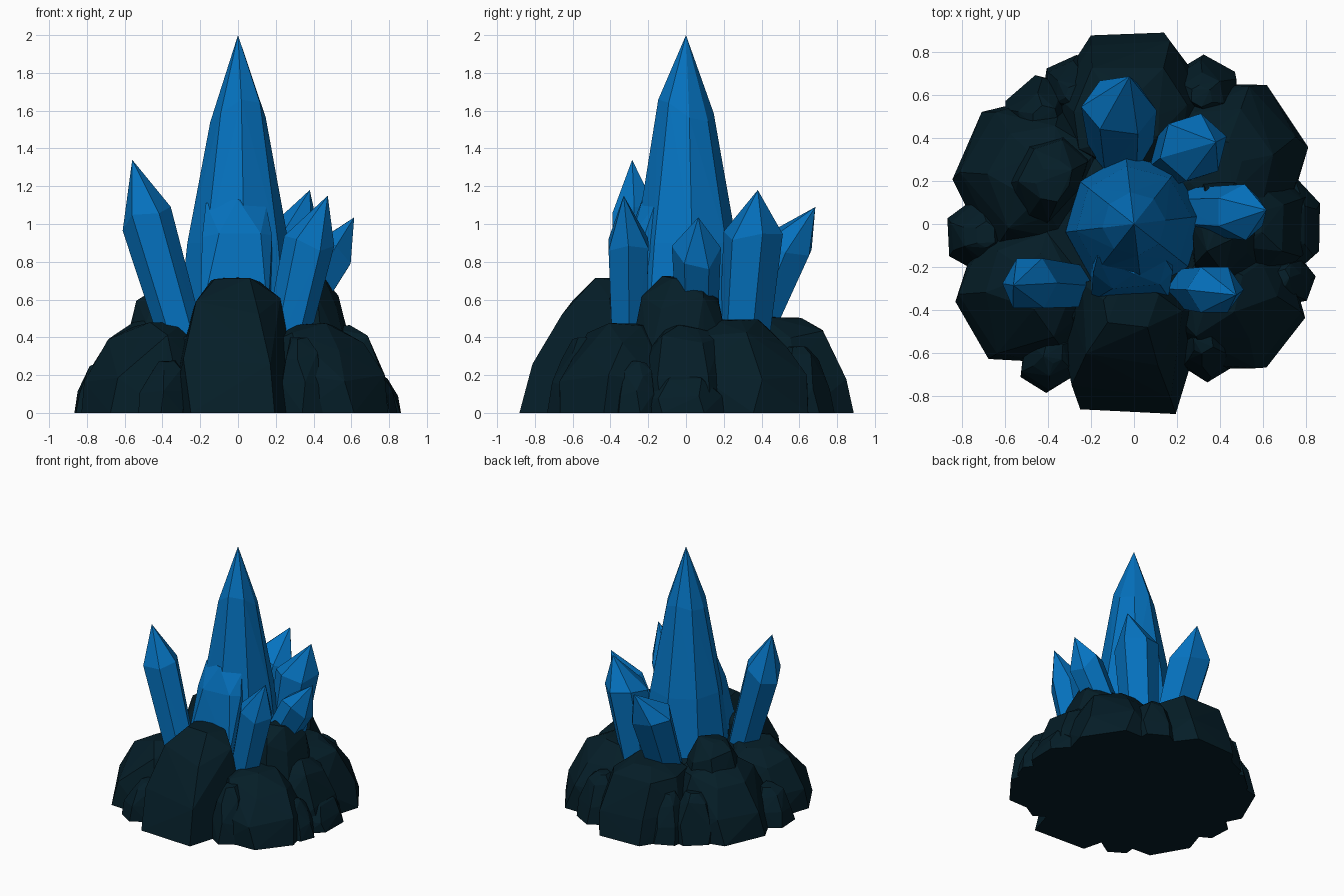
import bpy, bmesh, math, random
from mathutils import Vector

if "Cube" in bpy.data.objects:
    bpy.data.objects.remove(bpy.data.objects["Cube"])


def material(name, rgb):
    m = bpy.data.materials.new(name)
    m.diffuse_color = (*rgb, 1)
    m.use_nodes = True
    m.node_tree.nodes["Principled BSDF"].inputs["Base Color"].default_value = m.diffuse_color
    return m


ROCK = material("dark slate", (0.0015, 0.0125, 0.0205))
BLUE = material("crystal blue", (0.0015, 0.168, 0.52))


def hull(name, points, mat):
    """Flat-shaded convex stone through the given points."""
    bm = bmesh.new()
    for p in points:
        bm.verts.new(p)
    res = bmesh.ops.convex_hull(bm, input=bm.verts)
    loose = {g for g in res["geom_interior"] + res["geom_unused"]
             if isinstance(g, bmesh.types.BMVert)}
    bmesh.ops.delete(bm, geom=list(loose), context='VERTS')
    bmesh.ops.recalc_face_normals(bm, faces=bm.faces)
    me = bpy.data.meshes.new(name)
    bm.to_mesh(me)
    bm.free()
    me.materials.append(mat)
    ob = bpy.data.objects.new(name, me)
    bpy.context.collection.objects.link(ob)
    return ob


def rock(name, angle, dist, depth, width, h, lean=0.1, sides=7, seed=0):
    """Blocky boulder facing outward at an angle, leaning to the mound's middle."""
    rnd = random.Random(seed)
    out = Vector((math.cos(math.radians(angle)), math.sin(math.radians(angle)), 0))
    side = Vector((-out.y, out.x, 0))
    pts = []
    for zf, rf in ((0, 1), (.38, .95), (.80, .72), (1, .38)):
        for i in range(sides):
            a = math.tau * (i + .5 + rnd.uniform(-.2, .2) * (zf > 0)) / sides
            c, s = math.cos(a), math.sin(a)
            r = rf * (abs(c) ** 3 + abs(s) ** 3) ** (-1 / 3) * rnd.uniform(.97, 1.03)
            z = h * zf * rnd.uniform(.85, 1.12) if zf < 1 else h * rnd.uniform(.94, 1)
            p = out * (dist - lean * zf ** 1.5 + depth * r * c) + side * width * r * s
            pts.append((p.x, p.y, z))
    hull(name, pts, ROCK)


def crystal(name, base, shoulder, tip, r, flat=1.0, phase=0.0, seed=0, sides=6):
    """Leaning prism with an off-centre point; flat squeezes it along y."""
    rnd = random.Random(seed)
    base, shoulder, tip = Vector(base), Vector(shoulder), Vector(tip)
    axis = (shoulder - base).normalized()
    v = axis.cross(Vector((1, 0, 0))).normalized()
    u = v.cross(axis)
    pts = [tip]
    for c, k in ((base, .82), (shoulder, 1)):
        for i in range(sides):
            a = math.tau * (i + phase) / sides
            slip = axis * rnd.uniform(-.04, .04)
            pts.append(c + slip + (u * math.cos(a) + v * flat * math.sin(a)) * r * k)
    hull(name, pts, BLUE)


# Main crystal: eight sides tapering to a point
rnd = random.Random(4)
pts = [(0, 0, 2)]
for z, r in ((.45, .32), (.9, .27), (1.6, .148)):
    for i in range(8):
        a = math.tau * (i + .15) / 8
        pts.append((r * math.cos(a), r * math.sin(a),
                    z + (rnd.uniform(-.07, .07) if z > 1 else 0)))
hull("main_crystal", pts, BLUE)

# Sloping ledge at the front foot of the main crystal
hull("main_crystal_foot",
     [(-.17, -.15, 1.11), (0, -.232, 1.13), (.15, -.17, 1.09),
      (-.19, -.23, .93), (-.10, -.30, .95), (.12, -.28, .95), (.18, -.22, .94),
      (-.2, -.36, .5), (.16, -.34, .5), (-.2, -.1, .5), (.18, -.1, .5)], BLUE)

# Side crystals
crystal("left_crystal", (-.27, -.29, .3), (-.487, -.275, 1.04), (-.56, -.285, 1.34), .14, .95, 0, 1)
crystal("front_right_crystal", (.23, -.3, .25), (.375, -.305, .9), (.475, -.33, 1.15), .135, .9, 0, 2)
crystal("right_crystal", (.24, .06, .4), (.50, .055, .85), (.615, .065, 1.035), .13, 1, .5, 3)
crystal("back_right_crystal", (.19, .30, .3), (.275, .355, .94), (.38, .38, 1.18), .16, 1, .3, 4)
crystal("back_crystal", (-.06, .30, .3), (-.07, .54, .88), (-.02, .685, 1.09), .175, .8, 0, 5)

# Core of the mound
rock("core_rock", 0, 0, .64, .65, .47, 0, 10, 1)

# Boulders: angle, distance, depth, width, height, lean, sides
large = [("front", -92, .575, .33, .34, .73, .21, 5),
         ("back", 92, .54, .35, .36, .52, .06, 7),
         ("back_left", 155, .53, .34, .37, .50, .09, 7),
         ("front_left", 213, .60, .31, .33, .48, .10, 7),
         ("back_right", 35, .54, .34, .37, .50, .09, 7),
         ("right", 0, .57, .25, .28, .47, .07, 7),
         ("front_right", -38, .60, .31, .32, .48, .10, 7),
         ("inner_right", -4, .44, .19, .29, .73, .05, 7),
         ("inner_left", 152, .48, .19, .26, .67, .06, 7)]
for n, (name, *v) in enumerate(large):
    rock(name + "_boulder", *v, seed=20 + n)

# Small stones filling the gaps
small = [(-122, .76, .13, .13, .28), (-60, .70, .11, .13, .40),
         (-1, .76, .11, .21, .22), (184, .75, .12, .16, .28),
         (130, .71, .12, .17, .36), (62, .73, .12, .15, .36),
         (-20, .79, .09, .11, .28), (114, .72, .11, .14, .36)]
for n, v in enumerate(small):
    rock(f"small_stone_{n + 1}", *v, lean=.06, sides=6, seed=50 + n)
